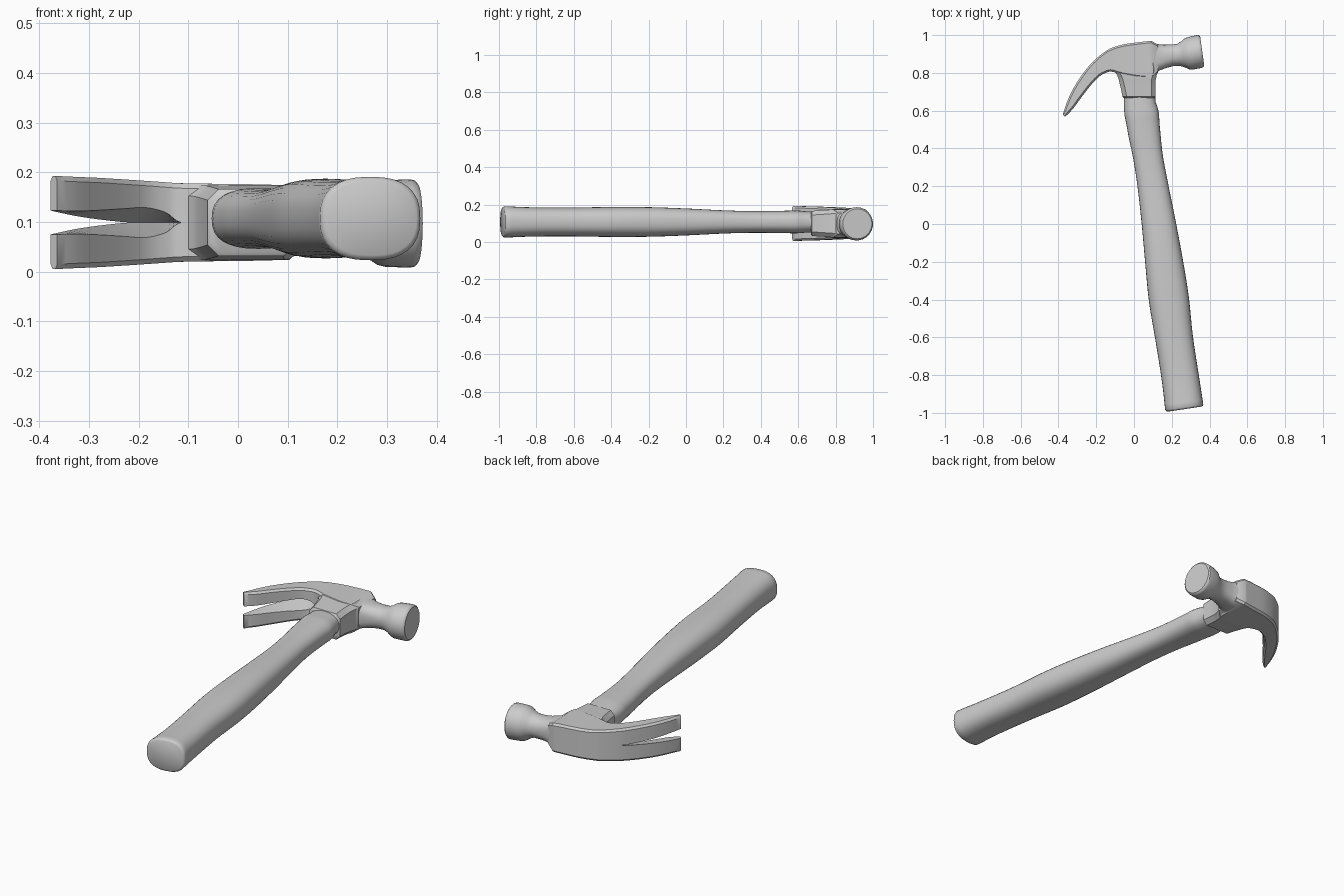
import bpy, bmesh, math

cube = bpy.data.objects.get("Cube")
if cube:
    bpy.data.objects.remove(cube, do_unlink=True)

grey = bpy.data.materials.new("plain_grey")
grey.use_nodes = True
colour = (0.6, 0.6, 0.6, 1)
grey.diffuse_color = colour
grey.node_tree.nodes["Principled BSDF"].inputs["Base Color"].default_value = colour


def refine(stations, steps):
    """Catmull-Rom interpolation through a list of equal-length tuples."""
    out = []
    n = len(stations)
    for i in range(n - 1):
        p0, p1 = stations[max(i - 1, 0)], stations[i]
        p2, p3 = stations[i + 1], stations[min(i + 2, n - 1)]
        for k in range(steps):
            t = k / steps
            out.append(tuple(
                0.5 * (2 * b + (c - a) * t + (2 * a - 5 * b + 4 * c - d) * t * t
                       + (3 * b - a - 3 * c + d) * t ** 3)
                for a, b, c, d in zip(p0, p1, p2, p3)))
    out.append(stations[-1])
    return out


def finish(name, bm, angle):
    bmesh.ops.remove_doubles(bm, verts=bm.verts, dist=1e-5)
    bmesh.ops.recalc_face_normals(bm, faces=bm.faces)
    mesh = bpy.data.meshes.new(name)
    bm.to_mesh(mesh)
    bm.free()
    mesh.materials.append(grey)
    obj = bpy.data.objects.new(name, mesh)
    bpy.context.collection.objects.link(obj)
    bpy.ops.object.select_all(action='DESELECT')
    obj.select_set(True)
    bpy.context.view_layer.objects.active = obj
    bpy.ops.object.shade_smooth_by_angle(angle=math.radians(angle))
    return obj


def loft(name, rings, angle=40):
    """Skin closed rings of points and cap both ends."""
    bm = bmesh.new()
    rows = [[bm.verts.new(p) for p in ring] for ring in rings]
    n = len(rows[0])
    for a, b in zip(rows, rows[1:]):
        for i in range(n):
            j = (i + 1) % n
            bm.faces.new((a[i], a[j], b[j], b[i]))
    bm.faces.new(rows[0])
    bm.faces.new(rows[-1])
    return finish(name, bm, angle)


def oval(power, count=32):
    """Unit superellipse; power 2 is a circle, higher is boxier."""
    pts = []
    for i in range(count):
        a = 2 * math.pi * i / count
        c, s = math.cos(a), math.sin(a)
        pts.append((math.copysign(abs(c) ** (2 / power), c),
                    math.copysign(abs(s) ** (2 / power), s)))
    return pts


# Handle: y, left edge, right edge, half thickness
handle_stations = [
    (-0.97, 0.165, 0.367, 0.084), (-0.82, 0.148, 0.344, 0.078),
    (-0.61, 0.115, 0.312, 0.077), (-0.40, 0.080, 0.290, 0.080),
    (-0.20, 0.060, 0.258, 0.079), (0.00, 0.042, 0.221, 0.072),
    (0.20, 0.020, 0.181, 0.062), (0.35, -0.003, 0.153, 0.058),
    (0.48, -0.030, 0.139, 0.059), (0.58, -0.050, 0.132, 0.061)]
body = refine(handle_stations, 4)
# rounded butt in front, narrowed shoulder behind
body = [(-0.980, 0.178, 0.359, 0.074), (-0.976, 0.170, 0.365, 0.080)] + body
body += [(0.61, -0.053, 0.126, 0.060), (0.64, -0.053, 0.115, 0.057),
         (0.72, -0.052, 0.108, 0.055)]
rings = []
for y, x0, x1, h in body:
    cx, rx = (x0 + x1) / 2, (x1 - x0) / 2
    tilt = 0.15 if y < 0.5 else 0.05
    rings.append([(cx + rx * u, y + tilt * rx * u, 0.107 + h * v)
                  for u, v in oval(2.5)])
loft("handle", rings)

# Head and split claw: outer x, y, inner x, y, half width, outer and inner slot
MID = 0.099
claw_stations = [
    (-0.377, 0.580, -0.364, 0.568, 0.094, 0.024, 0.024),
    (-0.355, 0.645, -0.323, 0.610, 0.092, 0.019, 0.023),
    (-0.320, 0.720, -0.275, 0.675, 0.090, 0.012, 0.025),
    (-0.270, 0.797, -0.228, 0.735, 0.087, 0.005, 0.028),
    (-0.215, 0.862, -0.185, 0.780, 0.084, 0.000, 0.030),
    (-0.150, 0.915, -0.145, 0.802, 0.081, 0.000, 0.020),
    (-0.110, 0.935, -0.115, 0.806, 0.079, 0.000, 0.000),
    (-0.050, 0.952, -0.060, 0.790, 0.078, 0.000, 0.000),
    (0.030, 0.963, 0.030, 0.775, 0.077, 0.000, 0.000),
    (0.090, 0.970, 0.100, 0.775, 0.075, 0.000, 0.000)]
stations = refine(claw_stations, 4) + [(0.128, 0.950, 0.128, 0.803, 0.057, 0, 0)]
bm = bmesh.new()
for side in (-1, 1):
    rows = []
    for ox, oy, ix, iy, w, so, si in stations:
        so, si = max(so, 0), max(si, 0)
        cut = 0.010
        c = min(0.3, cut / math.hypot(ox - ix, oy - iy))
        section = [(0, so), (0, w - cut), (c, w), (1 - c, w), (1, w - cut), (1, si)]
        rows.append(([bm.verts.new((ox + (ix - ox) * t, oy + (iy - oy) * t, MID + side * z))
                      for t, z in section], so + si > 1e-4))
    for (a, open_a), (b, open_b) in zip(rows, rows[1:]):
        # the slot wall exists only where the claw is split
        for i in range(6 if open_a or open_b else 5):
            j = (i + 1) % 6
            bm.faces.new((a[i], a[j], b[j], b[i]))
    bm.faces.new(rows[0][0])
    bm.faces.new(rows[-1][0])
finish("claw_head", bm, 35)

# Socket: y, left edge, right edge, half thickness, with chamfered corners
rings = []
for y, x0, x1, h in [(0.668, -0.054, 0.108, 0.061), (0.674, -0.061, 0.115, 0.067),
                     (0.72, -0.070, 0.114, 0.070), (0.765, -0.081, 0.115, 0.073),
                     (0.79, -0.090, 0.121, 0.075), (0.812, -0.108, 0.126, 0.075),
                     (0.88, -0.100, 0.120, 0.072)]:
    k = 0.022
    rings.append([(x0, y, MID - h + k), (x0 + k, y, MID - h), (x1 - k, y, MID - h),
                  (x1, y, MID - h + k), (x1, y, MID + h - k), (x1 - k, y, MID + h),
                  (x0 + k, y, MID + h), (x0, y, MID + h - k)])
loft("socket", rings, 35)

# Neck and striking poll: x, centre y, radius y, radius z, squareness
rings = []
for x, cy, ry, rz, power in [
        (0.080, 0.872, 0.092, 0.070, 4.0), (0.112, 0.876, 0.080, 0.066, 3.5),
        (0.135, 0.882, 0.069, 0.062, 3.0), (0.165, 0.888, 0.061, 0.058, 2.5),
        (0.200, 0.893, 0.057, 0.057, 2.2), (0.235, 0.895, 0.058, 0.058, 2.1),
        (0.258, 0.898, 0.068, 0.068, 2.0), (0.280, 0.901, 0.082, 0.083, 2.0),
        (0.295, 0.903, 0.086, 0.087, 2.0), (0.345, 0.913, 0.087, 0.089, 2.0),
        (0.355, 0.915, 0.085, 0.087, 2.0), (0.361, 0.916, 0.078, 0.080, 2.0)]:
    tilt = 0.14 if x > 0.15 else 0.0
    rings.append([(x - tilt * ry * u, cy + ry * u, 0.097 + rz * v)
                  for u, v in oval(power)])
loft("striking_poll", rings)
